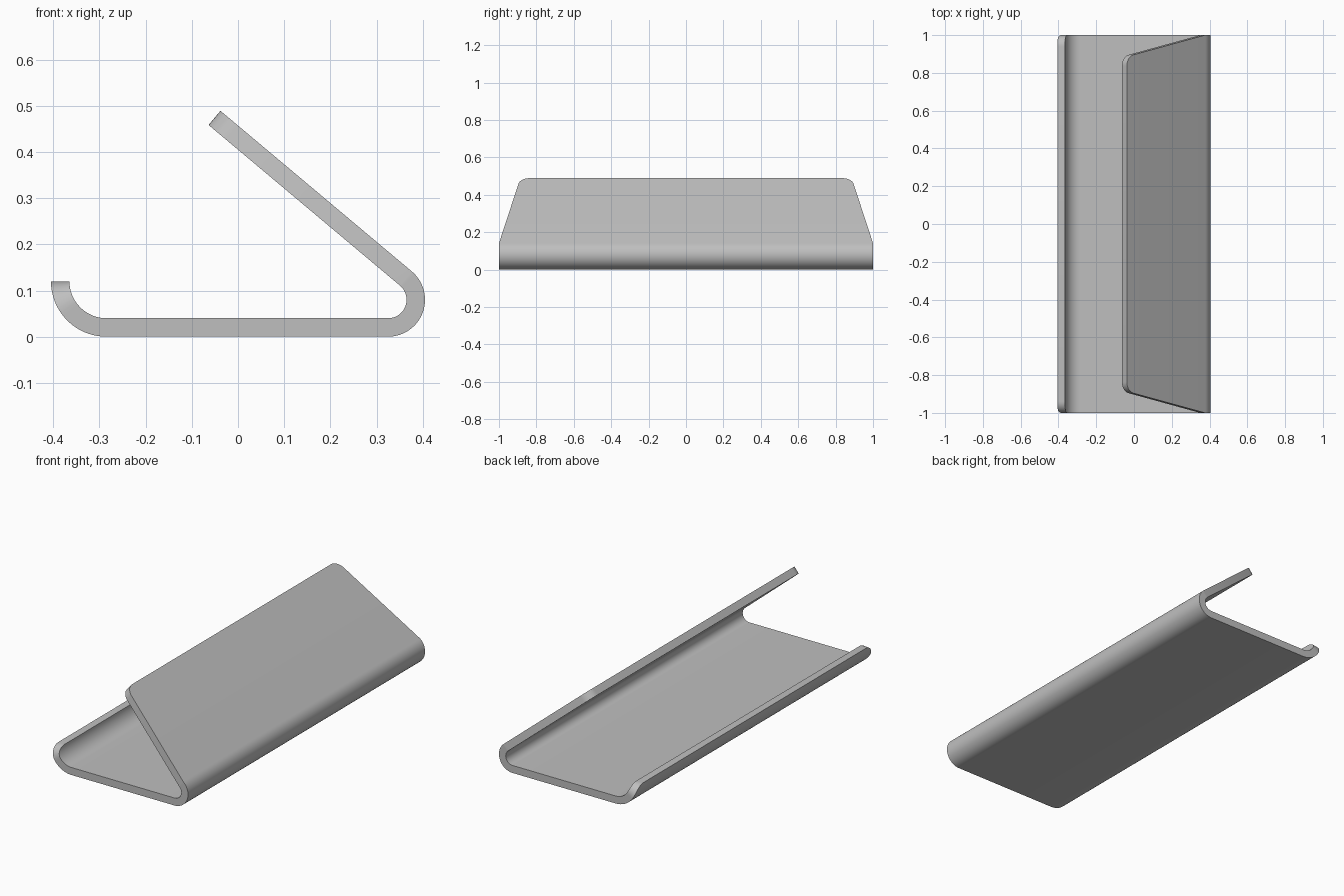
import bpy, bmesh
from math import atan, cos, sin, sqrt, pi, radians
from mathutils import Vector

cube = bpy.data.objects.get("Cube")
if cube:
    bpy.data.objects.remove(cube, do_unlink=True)

THICK = 0.04
HALF_LENGTH = 1.0
CORNER = 0.06


def material(name, color):
    mat = bpy.data.materials.new(name)
    mat.use_nodes = True
    mat.diffuse_color = color
    mat.node_tree.nodes["Principled BSDF"].inputs["Base Color"].default_value = color
    return mat


def corner(end_width, slope, steps=10):
    """Rounded corner as (distance from the sheet's end, half width)."""
    start = atan(slope)
    middle = end_width + slope * CORNER - CORNER * sqrt(1 + slope ** 2)
    angles = [start + (pi / 2 - start) * i / steps for i in range(steps + 1)]
    return [(CORNER * (1 - sin(a)), middle + CORNER * cos(a)) for a in angles]


def station(center, angle, radius, width):
    """Cross-section of the sheet on a bend: outer point, inner point, half width."""
    ray = Vector((cos(angle), sin(angle)))
    return center + ray * radius, center + ray * (radius - THICK), width


stations = []

# Curled front lip with rounded ends
lip_center, lip_radius = Vector((-0.285, 0.12)), 0.12
lip_angle = pi
for s, w in reversed(corner(HALF_LENGTH, 0)):
    lip_angle = pi + s / (lip_radius - THICK / 2)
    stations.append(station(lip_center, lip_angle, lip_radius, w))
for i in range(1, 13):
    a = lip_angle + (1.5 * pi - lip_angle) * i / 12
    stations.append(station(lip_center, a, lip_radius, HALF_LENGTH))

# Flat base runs on to the tight bend
bend_center, bend_radius, bend_end = Vector((0.325, 0.08)), 0.08, radians(50)
for i in range(25):
    a = -pi / 2 + (bend_end + pi / 2) * i / 24
    stations.append(station(bend_center, a, bend_radius, HALF_LENGTH))

# Leaning panel tapers to a rounded top edge
panel_length, top_width = 0.541, 0.886
outer, inner, _ = stations[-1]
along = Vector((-sin(bend_end), cos(bend_end)))
for s, w in corner(top_width, (HALF_LENGTH - top_width) / panel_length):
    step = along * (panel_length - s)
    stations.append((outer + step, inner + step, w))

# Skin the stations into one bent sheet
bm = bmesh.new()
rings = []
for o, n, w in stations:
    rings.append([bm.verts.new((p.x, y, p.y))
                  for p, y in ((o, -w), (o, w), (n, w), (n, -w))])
for a, b in zip(rings, rings[1:]):
    for i in range(4):
        j = (i + 1) % 4
        bm.faces.new((a[i], a[j], b[j], b[i]))
bm.faces.new(rings[0])
bm.faces.new(rings[-1])
bmesh.ops.recalc_face_normals(bm, faces=bm.faces)
mesh = bpy.data.meshes.new("bent_sheet_stand")
bm.to_mesh(mesh)
bm.free()

stand = bpy.data.objects.new("bent_sheet_stand", mesh)
bpy.context.collection.objects.link(stand)
mesh.materials.append(material("plain grey", (0.52, 0.52, 0.52, 1)))
bpy.ops.object.select_all(action="DESELECT")
stand.select_set(True)
bpy.context.view_layer.objects.active = stand
bpy.ops.object.shade_smooth_by_angle(angle=radians(30))
